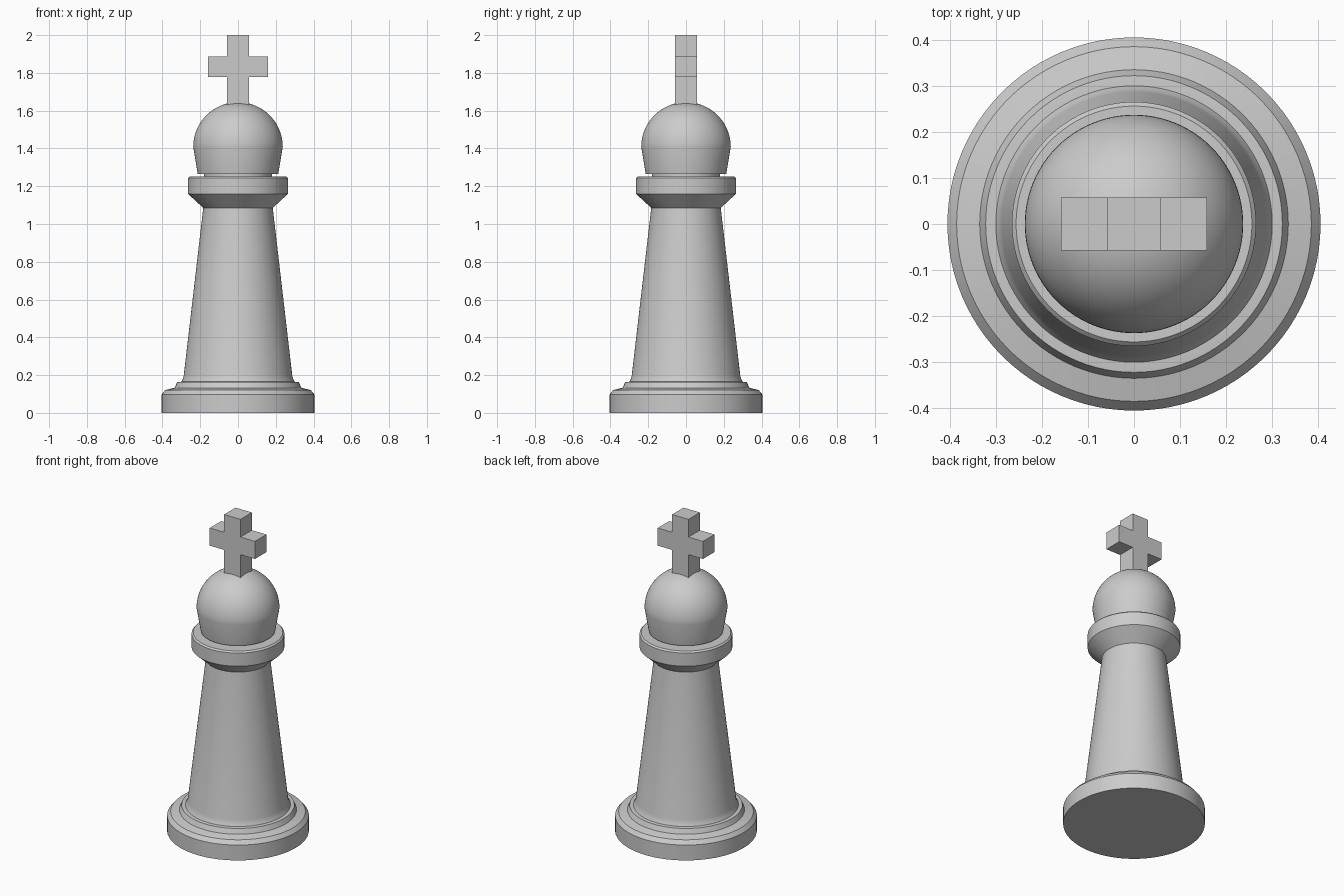
import bpy, bmesh, math

cube = bpy.data.objects.get("Cube")
if cube:
    bpy.data.objects.remove(cube, do_unlink=True)

grey = bpy.data.materials.new("plain grey")
grey.use_nodes = True
grey.diffuse_color = (0.6, 0.6, 0.6, 1)
grey.node_tree.nodes["Principled BSDF"].inputs["Base Color"].default_value = (0.6, 0.6, 0.6, 1)


def add_object(name, bm):
    bmesh.ops.recalc_face_normals(bm, faces=bm.faces)
    mesh = bpy.data.meshes.new(name)
    bm.to_mesh(mesh)
    bm.free()
    mesh.materials.append(grey)
    obj = bpy.data.objects.new(name, mesh)
    bpy.context.collection.objects.link(obj)
    return obj


def lathe(name, profile, angle=20, steps=96):
    """Spin a (radius, height) profile around z into a closed solid."""
    bm = bmesh.new()
    verts = [bm.verts.new((r, 0, z)) for r, z in profile]
    edges = [bm.edges.new(pair) for pair in zip(verts, verts[1:])]
    bmesh.ops.spin(bm, geom=verts + edges, cent=(0, 0, 0), axis=(0, 0, 1),
                   angle=math.tau, steps=steps)
    bmesh.ops.remove_doubles(bm, verts=bm.verts, dist=0.0001)
    obj = add_object(name, bm)
    bpy.ops.object.select_all(action="DESELECT")
    obj.select_set(True)
    bpy.context.view_layer.objects.active = obj
    bpy.ops.object.shade_smooth_by_angle(angle=math.radians(angle))
    return obj


# Stepped foot
lathe("base", [(0, 0), (0.405, 0), (0.405, 0.097), (0.385, 0.121),
               (0.335, 0.133), (0.322, 0.163), (0.30, 0.165), (0, 0.165)], 9)

# Tapered column with a small flare at the bottom
lathe("column", [(0, 0.15), (0.30, 0.165), (0.292, 0.18), (0.287, 0.2),
                 (0.184, 1.085), (0, 1.085)])

# Flared collar with a bevelled upper rim
lathe("collar", [(0, 1.085), (0.184, 1.085), (0.265, 1.16), (0.265, 1.243),
                 (0.256, 1.252), (0.2, 1.252), (0, 1.252)])

# Short neck showing as a thin groove
lathe("neck", [(0, 1.25), (0.18, 1.25), (0.18, 1.27), (0, 1.27)])

# Domed head narrowing towards its underside
dome = [(0.237 * math.cos(a), 1.408 + 0.237 * math.sin(a))
        for a in (math.radians(d) for d in range(0, 90, 5))]
lathe("head", [(0, 1.265), (0.213, 1.265)] + dome + [(0, 1.645)])

# Cross: one outline extruded front to back, with arms split from the post
HALF, ARM, LOW, HIGH = 0.057, 0.158, 1.777, 1.888
bm = bmesh.new()
xs, zs = (-ARM, -HALF, HALF, ARM), (1.60, LOW, HIGH, 2.0)
for i, j in ((1, 0), (1, 1), (1, 2), (0, 1), (2, 1)):
    corners = ((i, j), (i + 1, j), (i + 1, j + 1), (i, j + 1))
    bm.faces.new([bm.verts.new((xs[a], -HALF, zs[b])) for a, b in corners])
bmesh.ops.remove_doubles(bm, verts=bm.verts, dist=0.0001)
front = bmesh.ops.extrude_face_region(bm, geom=bm.faces[:], use_keep_orig=True)
bmesh.ops.translate(bm, vec=(0, 2 * HALF, 0),
                    verts=[v for v in front["geom"] if isinstance(v, bmesh.types.BMVert)])
add_object("cross", bm)
